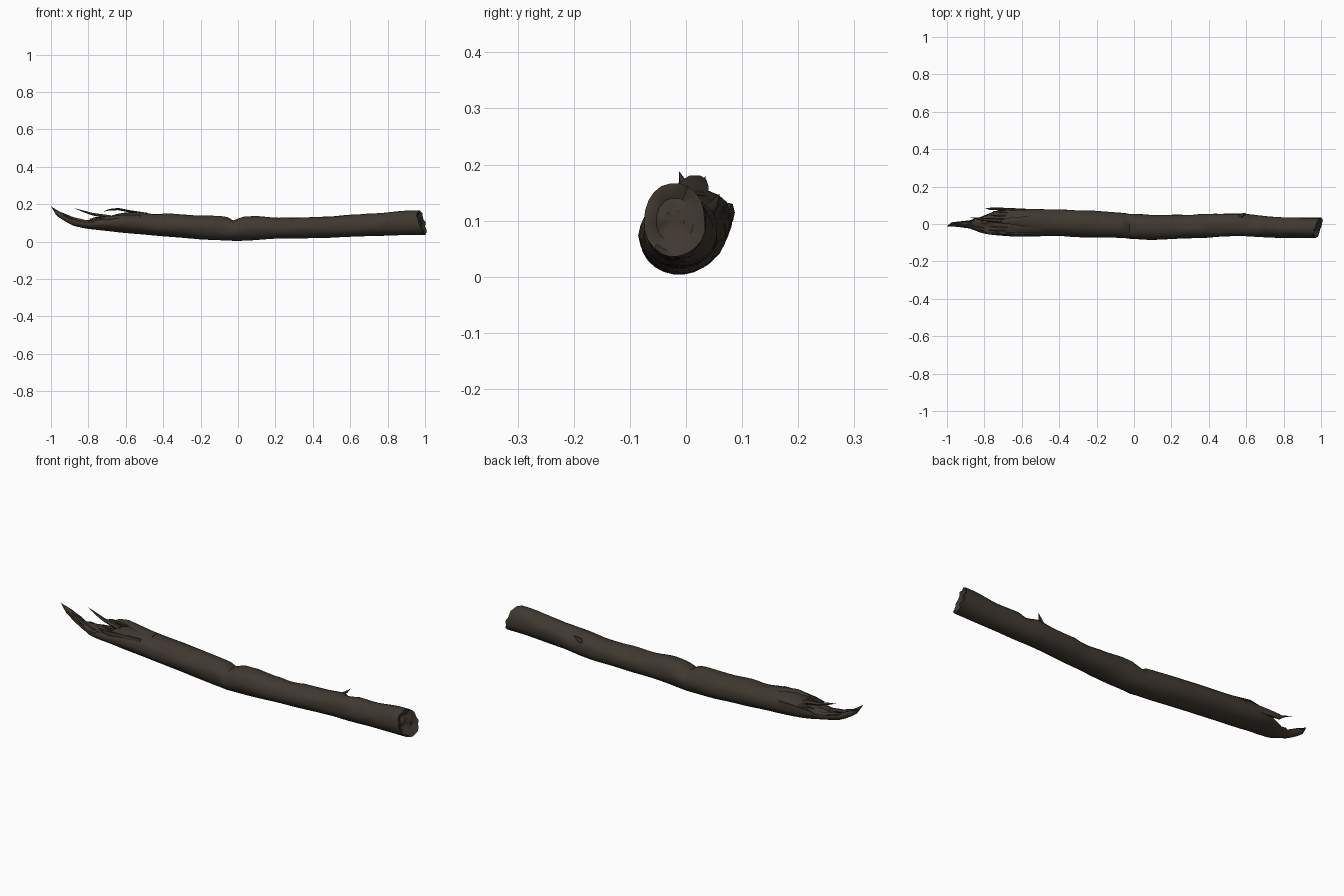
import bpy, bmesh, math, random
from mathutils import Vector, noise

random.seed(4)
SIDES = 22

bark = bpy.data.materials.new("dark brown bark")
bark.diffuse_color = (0.050, 0.040, 0.029, 1)


def loft(name, rings, angle=40):
    """Skin a list of closed rings; one-point rings become tips."""
    bm = bmesh.new()
    vs = [[bm.verts.new(p) for p in r] for r in rings]
    for a, b in zip(vs, vs[1:]):
        n = max(len(a), len(b))
        for i in range(n):
            j = (i + 1) % n
            if len(b) == 1:
                bm.faces.new((a[i], a[j], b[0]))
            elif len(a) == 1:
                bm.faces.new((a[0], b[j], b[i]))
            else:
                bm.faces.new((a[i], a[j], b[j], b[i]))
    for end in (vs[0], vs[-1]):
        if len(end) > 2:
            bm.faces.new(end)
    bmesh.ops.recalc_face_normals(bm, faces=bm.faces)
    me = bpy.data.meshes.new(name)
    bm.to_mesh(me)
    bm.free()
    me.materials.append(bark)
    me.shade_smooth()
    me.set_sharp_from_angle(angle=math.radians(angle))
    ob = bpy.data.objects.new(name, me)
    bpy.context.collection.objects.link(ob)
    return ob


# Log outline: x, y min, y max, z min, z max
OUTLINE = [
    (-0.97, -0.014, 0.010, 0.138, 0.170),
    (-0.93, -0.018, 0.016, 0.110, 0.150),
    (-0.88, -0.025, 0.020, 0.085, 0.130),
    (-0.81, -0.050, 0.040, 0.068, 0.122),
    (-0.74, -0.058, 0.070, 0.060, 0.135),
    (-0.69, -0.063, 0.082, 0.055, 0.148),
    (-0.63, -0.068, 0.085, 0.048, 0.163),
    (-0.55, -0.068, 0.083, 0.041, 0.160),
    (-0.40, -0.066, 0.078, 0.029, 0.150),
    (-0.20, -0.070, 0.070, 0.012, 0.140),
    (-0.06, -0.077, 0.058, 0.004, 0.134),
    (-0.025, -0.079, 0.054, 0.003, 0.114),
    (0.03, -0.081, 0.052, 0.004, 0.136),
    (0.10, -0.084, 0.050, 0.008, 0.139),
    (0.20, -0.082, 0.050, 0.014, 0.127),
    (0.50, -0.066, 0.058, 0.020, 0.136),
    (0.58, -0.067, 0.058, 0.024, 0.143),
    (0.66, -0.072, 0.046, 0.028, 0.146),
    (0.80, -0.074, 0.036, 0.032, 0.156),
    (0.92, -0.076, 0.036, 0.036, 0.166),
]
# Dents in the bark: centre, radius, depth
DENTS = [((0.63, 0.03, 0.13), 0.05, 0.014), ((0.30, 0.03, 0.11), 0.07, 0.007),
         ((0.72, -0.06, 0.12), 0.04, 0.007), ((-0.45, -0.03, 0.14), 0.07, 0.007)]


def section(x):
    for a, b in zip(OUTLINE, OUTLINE[1:]):
        if x <= b[0]:
            t = (x - a[0]) / (b[0] - a[0])
            return [p + (q - p) * t for p, q in zip(a, b)][1:]
    return OUTLINE[-1][1:]


def log_ring(x):
    y0, y1, z0, z1 = section(x)
    c = Vector((x, (y0 + y1) / 2, (z0 + z1) / 2))
    torn = min(1, max(0, (-0.56 - x) / 0.2))
    ring = []
    for i in range(SIDES):
        a = math.tau * i / SIDES
        s = math.sin(a)
        d = Vector((0, math.cos(a) * (y1 - y0) / 2, s * (z1 - z0) / 2))
        p = c + d
        # long bark furrows, rougher on the upper half
        n = noise.noise(Vector((x * 7, p.y * 28, p.z * 28)))
        p += d.normalized() * n * (0.005 if s > -0.2 else 0.002)
        for q, r, depth in DENTS:
            k = (p - Vector(q)).length / r
            if k < 1:
                p -= d.normalized() * depth * (1 - k * k)
        # torn end: hollowed, jagged top
        if s > 0.3 and torn > 0:
            p.z -= torn * (s - 0.3) * 0.38 * (z1 - z0)
            p.z += torn * random.uniform(-0.008, 0.008)
            p.x += torn * random.uniform(-0.008, 0.008)
        ring.append(p)
    return ring


# Log body with a torn tongue at one end and a broken stump at the other
xs = [-0.97 + 1.89 * i / 62 for i in range(63)]
xs = sorted([x for x in xs if abs(x + 0.025) > 0.02] + [-0.045, -0.025, -0.01])
rings = [[Vector((-1, -0.012, 0.188))]] + [log_ring(x) for x in xs]
rim = []
for p in rings[-1]:
    x = 0.984 + 0.3 * (p.y + 0.02) - 0.25 * (p.z - 0.1)
    rim.append(Vector((x + random.uniform(-0.006, 0.006), p.y, p.z)))
mid = Vector((0.965, -0.02, 0.1))
rings.append(rim)
for scale, sink in ((0.85, 0.002), (0.6, 0.016), (0.3, 0.012)):
    ring = []
    for p in rim:
        q = mid.lerp(p, scale)
        q.x = 0.984 + 0.3 * (q.y + 0.02) - 0.25 * (q.z - 0.1) - sink
        q.x += 0.012 * noise.noise(q * 30)
        ring.append(q)
    rings.append(ring)
rings.append([mid])
loft("log", rings)


def splinter(name, stations, sides=6):
    """Tapered sliver through (x, y, z, half width, half thickness)."""
    rs = []
    for x, y, z, w, h in stations:
        if w == 0:
            rs.append([Vector((x, y, z))])
        else:
            rs.append([Vector((x, y + w * math.cos(math.tau * i / sides),
                               z + h * math.sin(math.tau * i / sides)))
                       for i in range(sides)])
    loft(name, rs, 35)


# Splinters and raised bark at the torn end
splinter("upright_splinter", [(-0.68, 0.015, 0.130, 0.014, 0.012), (-0.78, 0.022, 0.147, 0.010, 0.008),
                              (-0.83, 0.028, 0.163, 0.007, 0.005), (-0.88, 0.035, 0.180, 0, 0)])
splinter("side_splinter", [(-0.58, 0.074, 0.112, 0.008, 0.022), (-0.70, 0.080, 0.114, 0.007, 0.018),
                           (-0.77, 0.081, 0.115, 0.006, 0.014), (-0.795, 0.084, 0.122, 0, 0)])
splinter("raised_bark", [(-0.48, 0.010, 0.148, 0.030, 0.006), (-0.58, 0.012, 0.162, 0.028, 0.007),
                         (-0.64, 0.016, 0.174, 0.020, 0.007), (-0.69, 0.016, 0.170, 0.014, 0.005),
                         (-0.72, 0.010, 0.160, 0, 0)])
splinter("tongue_splinter", [(-0.80, -0.030, 0.100, 0.012, 0.014), (-0.88, -0.014, 0.122, 0.008, 0.010),
                             (-0.94, 0.004, 0.150, 0.006, 0.006), (-0.985, 0.006, 0.170, 0, 0)])
splinter("front_bark_lip", [(-0.52, -0.048, 0.128, 0.008, 0.016), (-0.62, -0.052, 0.128, 0.008, 0.016),
                            (-0.70, -0.050, 0.124, 0.007, 0.012), (-0.76, -0.046, 0.126, 0, 0)])
for i in range(6):
    x, y = random.uniform(-0.74, -0.62), -0.04 + i * 0.02
    z = 0.125 - abs(y) * 0.15
    splinter(f"small_splinter_{i + 1}", [(x + 0.08, y, z, 0.010, 0.010), (x, y, z + 0.006, 0.008, 0.007),
                                         (x - 0.07, y + random.uniform(-0.01, 0.01), z + 0.008, 0, 0)], 5)

# Twig stub on the back
splinter("twig_stub", [(0.56, 0.036, 0.112, 0.016, 0.012), (0.585, 0.050, 0.130, 0.009, 0.007),
                       (0.60, 0.060, 0.148, 0, 0)])
